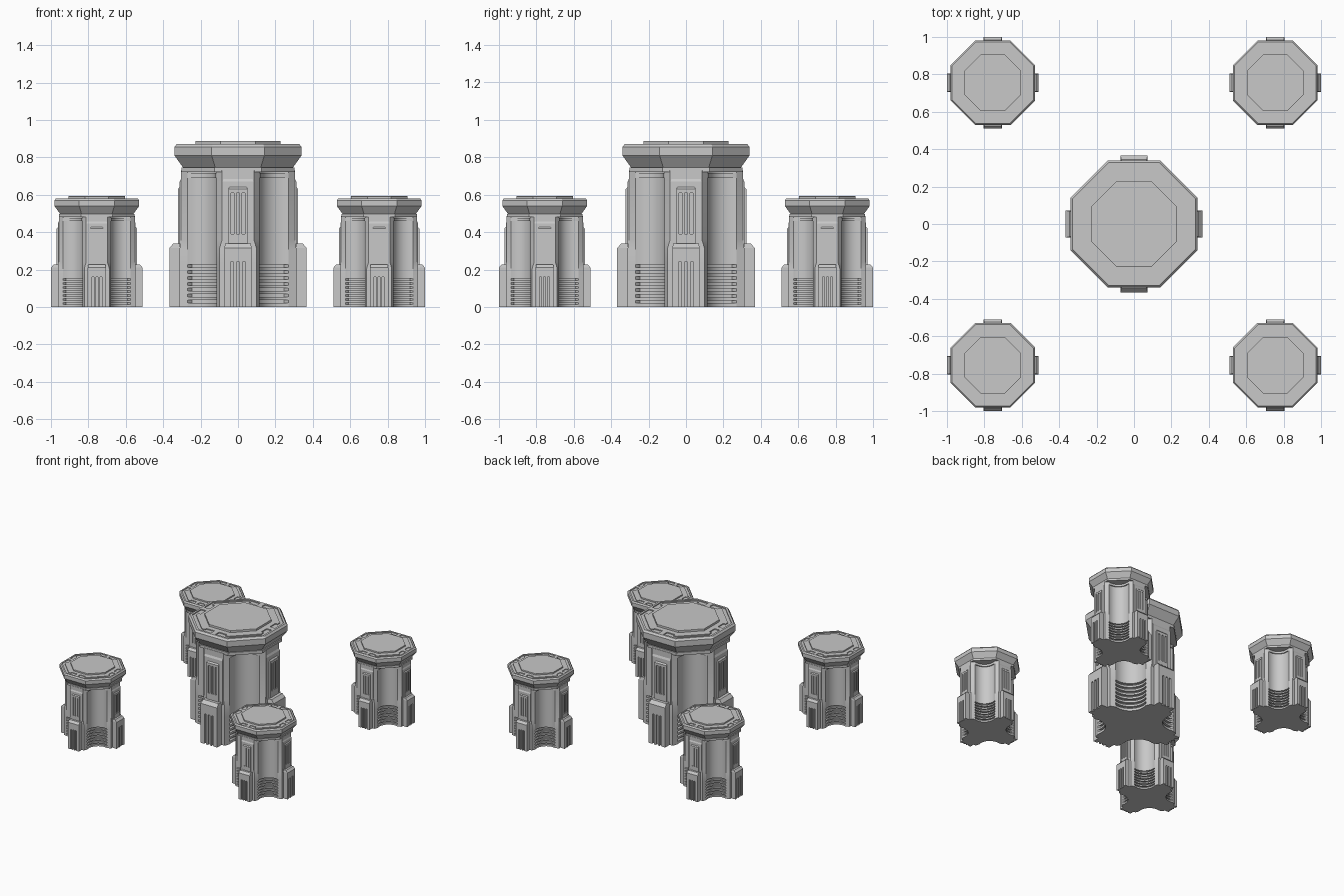
import bpy, bmesh
from math import sin, cos, tan, asin, pi, hypot, radians
from mathutils import Matrix

cube = bpy.data.objects.get("Cube")
if cube:
    bpy.data.objects.remove(cube, do_unlink=True)

# Single stone-grey material
grey = bpy.data.materials.new("light_grey")
grey.use_nodes = True
colour = (0.58, 0.58, 0.58, 1)
grey.diffuse_color = colour
bsdf = next(n for n in grey.node_tree.nodes if n.type == 'BSDF_PRINCIPLED')
bsdf.inputs["Base Color"].default_value = colour
bsdf.inputs["Roughness"].default_value = 0.7


def loft(bm, sections, turns=1):
    """Skin a stack of (z, [(x, y), ...]) loops, repeated around the z axis."""
    for k in range(turns):
        spin = Matrix.Rotation(k * 2 * pi / turns, 3, 'Z')
        loops = []
        for z, pts in sections:
            ring = [bm.verts.new((x, y, z)) for x, y in pts]
            bmesh.ops.rotate(bm, verts=ring, cent=(0, 0, 0), matrix=spin)
            loops.append(ring)
        n = len(loops[0])
        for low, high in zip(loops, loops[1:]):
            for i in range(n):
                j = (i + 1) % n
                bm.faces.new((low[i], low[j], high[j], high[i]))
        bm.faces.new(loops[0][::-1])
        bm.faces.new(loops[-1])


def make_part(name, *lofts):
    bm = bmesh.new()
    for sections, turns in lofts:
        loft(bm, sections, turns)
    bmesh.ops.remove_doubles(bm, verts=bm.verts, dist=1e-5)
    bmesh.ops.recalc_face_normals(bm, faces=bm.faces)
    mesh = bpy.data.meshes.new(name)
    bm.to_mesh(mesh)
    bm.free()
    mesh.materials.append(grey)
    obj = bpy.data.objects.new(name, mesh)
    bpy.context.collection.objects.link(obj)
    return obj


def octagon(apothem):
    r = apothem / cos(pi / 8)
    return [(r * cos(pi / 8 + i * pi / 4), r * sin(pi / 8 + i * pi / 4)) for i in range(8)]


def core_section(groove=0.0, width=0.085, reach=0.305):
    """Four piers joined by concave arcs; groove pushes the arcs inwards."""
    near, far, sag, steps = 0.115, 0.27, 0.065, 10
    half = hypot(far - near, far - near) / 2
    r = (half ** 2 + sag ** 2) / (2 * sag)
    centre = ((far + near) / 2 ** 0.5 - sag + r) / 2 ** 0.5
    spread = asin(half / r)
    quarter = [(reach, width)]
    for i in range(steps + 1):
        a = radians(225) + spread * (1 - 2 * i / steps)
        rr = r + (groove if 0 < i < steps else 0)
        quarter.append((centre + rr * cos(a), centre + rr * sin(a)))
    quarter.append((width, reach))
    pts = []
    for k in range(4):
        for x, y in quarter:
            pts.append([(x, y), (-y, x), (-x, -y), (y, -x)][k])
    return pts


def comb(width, reach, depth=0.0, slot=0.016, pitch=0.032, back=0.25):
    """Box section facing -y with three slots in its face."""
    pts = [(width, -back), (-width, -back), (-width, -reach)]
    for c in (-pitch, 0, pitch):
        a, b = c - slot / 2, c + slot / 2
        pts += [(a, -reach), (a, -reach + depth), (b, -reach + depth), (b, -reach)]
    return pts + [(width, -reach)]


# Core column with scalloped diagonals, louvre grooves and a flared foot
foot = dict(width=0.1, reach=0.312)
stack = [(0, core_section(**foot))]
for i in range(7):
    z = 0.02 + i * 0.032
    for level, depth in ((z, 0), (z, 0.02), (z + 0.016, 0.02), (z + 0.016, 0)):
        stack.append((level, core_section(depth, **foot)))
stack += [(0.31, core_section(**foot)), (0.36, core_section()),
          (0.69, core_section()), (0.69, core_section(-0.012)),
          (0.715, core_section(-0.012)), (0.715, core_section()),
          (0.73, core_section())]
core = make_part("core_column", (stack, 1))

# Collar under the cap
collar = make_part("collar", ([(0.722, octagon(0.302)), (0.745, octagon(0.302))], 1))

# Stepped buttress at the foot of each pier
buttress = make_part("lower_buttresses", ([
    (0, comb(0.073, 0.3675, 0.014)), (0.24, comb(0.073, 0.3675, 0.014)),
    (0.24, comb(0.073, 0.3675)), (0.315, comb(0.073, 0.3675)),
    (0.34, comb(0.068, 0.345))], 4))

# Raised frame and slotted panel on the upper part of each pier
frame = make_part("upper_frames", ([
    (0.32, comb(0.083, 0.312)), (0.67, comb(0.083, 0.312)),
    (0.685, comb(0.078, 0.305))], 4))
slots = dict(slot=0.015, pitch=0.03)
panel = make_part("slotted_panels", ([
    (0.33, comb(0.052, 0.322, **slots)), (0.39, comb(0.052, 0.322, **slots)),
    (0.39, comb(0.052, 0.322, 0.009, **slots)), (0.61, comb(0.052, 0.322, 0.009, **slots)),
    (0.61, comb(0.052, 0.322, **slots)), (0.63, comb(0.052, 0.322, **slots)),
    (0.64, comb(0.046, 0.312, **slots))], 4))

# Flared octagonal cap with a raised centre disc
cap = make_part("cap", ([
    (0.743, octagon(0.292)), (0.81, octagon(0.34)), (0.855, octagon(0.34)),
    (0.87, octagon(0.328)), (0.87, octagon(0.228)), (0.886, octagon(0.228)),
    (0.888, octagon(0.225))], 1))

# Channel recesses cut along the cap rim, one per diagonal
outer, inner, pad, gap, end = 0.312, 0.287, 0.268, 0.02, 0.09
half_shape = [(gap, outer), (outer * tan(pi / 8), outer)]
half_back = [(inner * tan(pi / 8), inner), (end, inner), (end, pad), (gap, pad)]
outline = (half_shape + [(y, x) for x, y in half_shape[::-1]]
           + [(y, x) for x, y in half_back[::-1]] + half_back)
cutter = make_part("rim_cutter", ([(0.862, outline), (0.9, outline)], 4))
cutter.hide_render = True
cut = cap.modifiers.new("rim_recess", 'BOOLEAN')
cut.operation, cut.solver, cut.object = 'DIFFERENCE', 'EXACT', cutter
graph = bpy.context.evaluated_depsgraph_get()
cut_mesh = bpy.data.meshes.new_from_object(cap.evaluated_get(graph))
cap.modifiers.clear()
cap.data = cut_mesh
bpy.data.objects.remove(cutter, do_unlink=True)

# Smooth the scalloped channels and keep every hard edge
parts = [core, collar, buttress, frame, panel, cap]
for obj in bpy.context.selected_objects:
    obj.select_set(False)
core.select_set(True)
bpy.context.view_layer.objects.active = core
bpy.ops.object.shade_smooth_by_angle(angle=radians(25))

# Four smaller corner towers share the central tower's meshes
corners = {"front_right": (-1, -1), "front_left": (1, -1),
           "back_right": (-1, 1), "back_left": (1, 1)}
for label, (sx, sy) in corners.items():
    for part in parts:
        twin = part.copy()
        twin.name = label + "_" + part.name
        twin.scale = (2 / 3,) * 3
        twin.location = (0.755 * sx, 0.755 * sy, 0)
        bpy.context.collection.objects.link(twin)
for part in parts:
    part.name = "central_" + part.name
